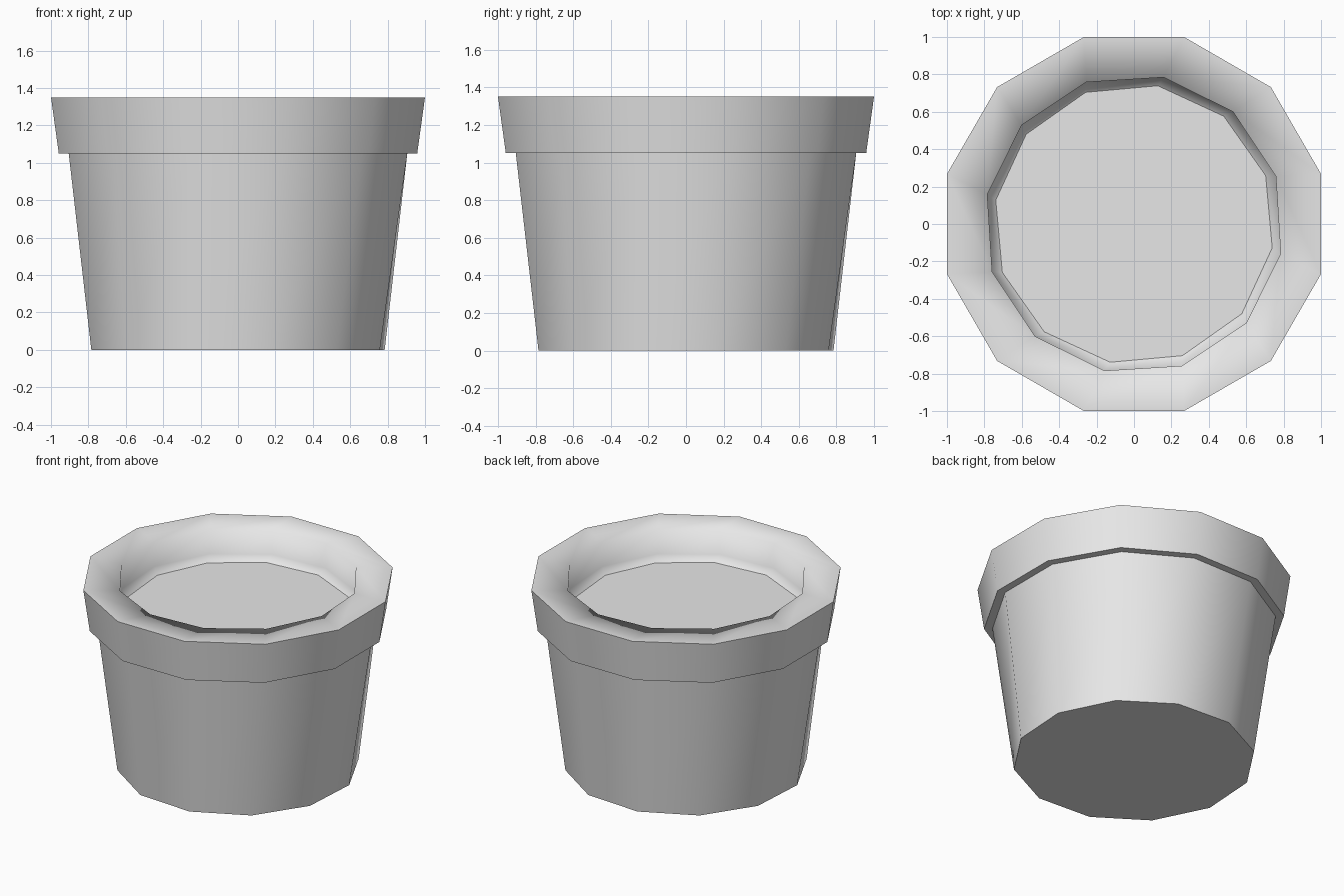
import bpy, bmesh
from math import radians, cos, sin

SIDES = 12

cube = bpy.data.objects.get("Cube")
if cube:
    bpy.data.objects.remove(cube, do_unlink=True)

# One plain colour for the whole pot
grey = bpy.data.materials.new("light_grey")
grey.use_nodes = True
grey.diffuse_color = (0.8, 0.8, 0.8, 1)
grey.node_tree.nodes["Principled BSDF"].inputs["Base Color"].default_value = (0.8, 0.8, 0.8, 1)


def make_lathe(name, rings, cap_first=False, cap_last=False):
    """Join twelve-sided rings of (radius, height, twist, sharp) into a surface."""
    bm = bmesh.new()
    loops = []
    for radius, z, twist, sharp in rings:
        angles = [radians(360 * (i + 0.5) / SIDES + twist) for i in range(SIDES)]
        loops.append([bm.verts.new((radius * cos(a), radius * sin(a), z)) for a in angles])
    for low, high in zip(loops, loops[1:]):
        for i in range(SIDES):
            j = (i + 1) % SIDES
            bm.faces.new((low[i], low[j], high[j], high[i]))
    if cap_first:
        bm.faces.new(loops[0][::-1])
    if cap_last:
        bm.faces.new(loops[-1])
    for f in bm.faces:
        f.smooth = True
    # Crisp rings stay sharp, the others blend smoothly
    for loop, ring in zip(loops, rings):
        for i in range(SIDES):
            edge = bm.edges.get((loop[i], loop[(i + 1) % SIDES]))
            edge.smooth = not ring[3]
    mesh = bpy.data.meshes.new(name)
    bm.to_mesh(mesh)
    bm.free()
    mesh.materials.append(grey)
    obj = bpy.data.objects.new(name, mesh)
    bpy.context.collection.objects.link(obj)
    return obj


# Tapered body, stepped collar, rounded lip, inner wall and soil surface
make_lathe("flower_pot", [
    (0.80, 0.00, -3.6, True),   # base
    (0.937, 1.05, 0, True),     # top of body
    (0.992, 1.05, 0, True),     # underside of collar
    (1.035, 1.35, 0, True),     # outer rim
    (0.80, 1.35, 3.6, False),   # inner lip
    (0.80, 1.17, 3.6, False),   # inner wall
    (0.75, 1.13, 5.2, True),    # soil edge
], cap_first=True, cap_last=True)
